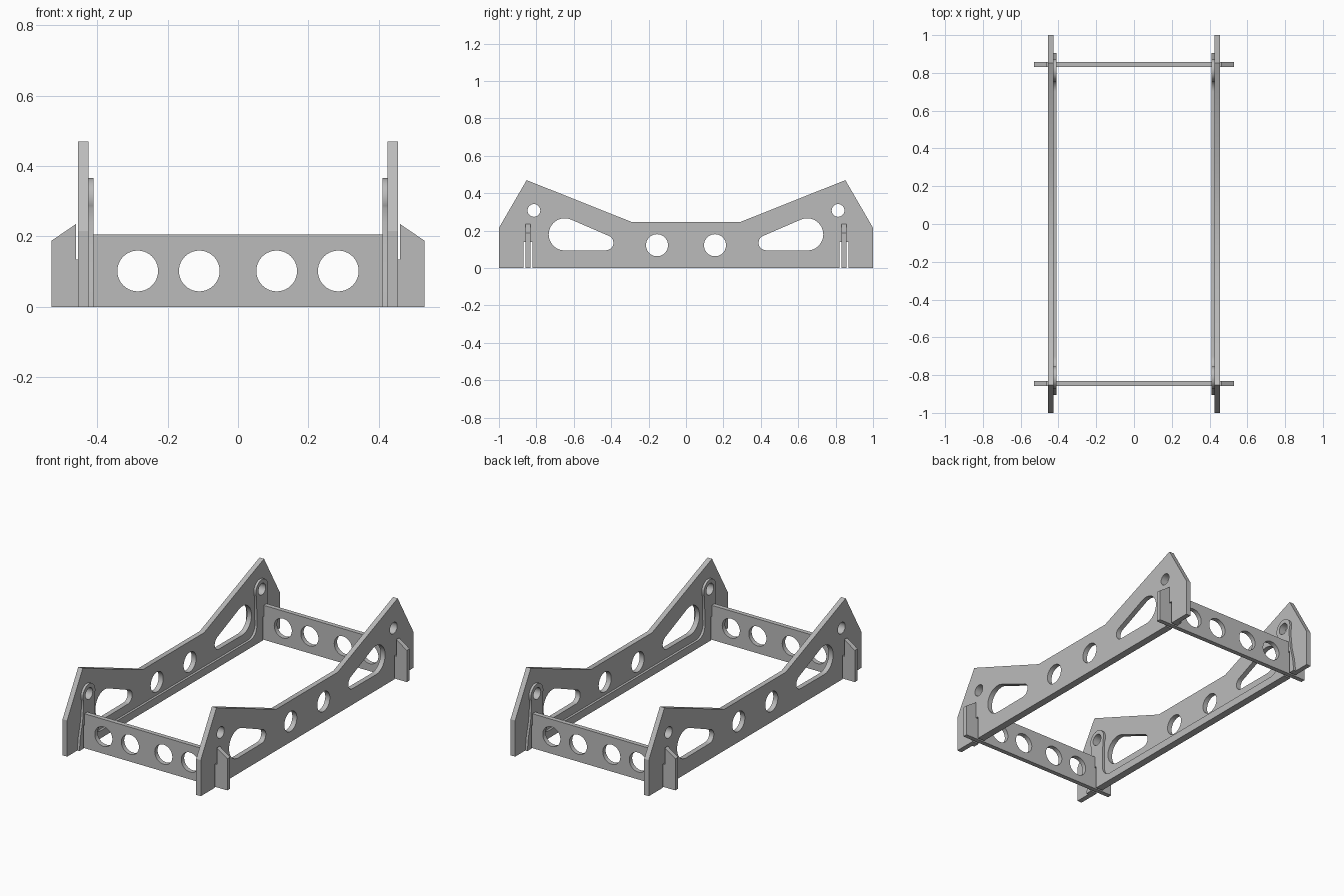
import bpy
from math import acos, atan2, cos, sin, pi, hypot
from mathutils import Matrix

cube = bpy.data.objects.get("Cube")
if cube:
    bpy.data.objects.remove(cube, do_unlink=True)

grey = bpy.data.materials.new("plain grey")
grey.use_nodes = True
grey.diffuse_color = (0.5, 0.5, 0.5, 1)
grey.node_tree.nodes["Principled BSDF"].inputs["Base Color"].default_value = (0.5, 0.5, 0.5, 1)


def arc(cx, cz, r, start=0.0, end=2 * pi, n=32):
    return [(cx + r * cos(start + (end - start) * i / n),
             cz + r * sin(start + (end - start) * i / n)) for i in range(n + 1)]


def circle(cx, cz, r):
    return arc(cx, cz, r, n=40)[:-1]


def mirrored(half):
    """Close a right-hand outline with its mirror image."""
    return half + [(-u, v) for u, v in reversed(half)]


def flip(points):
    return [(-u, v) for u, v in points]


def rounded_taper(big, small):
    """Outline wrapped around two circles of different radius."""
    (x1, z1, r1), (x2, z2, r2) = big, small
    d = atan2(z2 - z1, x2 - x1)
    t = acos((r1 - r2) / hypot(x2 - x1, z2 - z1))
    return arc(x1, z1, r1, d + t, d - t + 2 * pi) + arc(x2, z2, r2, d - t, d + t, 16)


def plate(name, loops, thickness, matrix):
    """Extrude a filled outline with holes; local z is the thickness."""
    curve = bpy.data.curves.new(name, "CURVE")
    curve.dimensions = "2D"
    curve.fill_mode = "BOTH"
    curve.extrude = thickness / 2
    for loop in loops:
        spline = curve.splines.new("POLY")
        spline.points.add(len(loop) - 1)
        for p, (u, v) in zip(spline.points, loop):
            p.co = (u, v, 0, 1)
        spline.use_cyclic_u = True
    obj = bpy.data.objects.new(name, curve)
    bpy.context.collection.objects.link(obj)
    obj.matrix_world = matrix
    curve.materials.append(grey)
    bpy.ops.object.select_all(action="DESELECT")
    obj.select_set(True)
    bpy.context.view_layer.objects.active = obj
    bpy.ops.object.convert(target="MESH")
    bpy.ops.object.shade_smooth_by_angle()


def side_matrix(x):
    return Matrix(((0, 0, 1, x), (1, 0, 0, 0), (0, 1, 0, 0), (0, 0, 0, 1)))


def cross_matrix(y):
    return Matrix(((1, 0, 0, 0), (0, 0, -1, y), (0, 1, 0, 0), (0, 0, 0, 1)))


# Shared notch that lets the side plates straddle the crossbars
notch = [(0.82, 0), (0.82, 0.14), (0.868, 0.14), (0.868, 0)]

# Side plate: raised ends, low waist, round and tapered openings
pivot = (0.813, 0.308)
side = mirrored(notch + [(1, 0), (1, 0.215), (0.852, 0.47), (0.29, 0.246)])
window = rounded_taper((0.648, 0.18, 0.086), (0.428, 0.135, 0.04))
bolt = circle(*pivot, 0.034)
light = circle(0.155, 0.122, 0.059)
side_loops = [side]
for hole in (window, bolt, light):
    side_loops += [hole, flip(hole)]

# Inner rib: bottom strip sweeping up into a boss around each bolt hole
boss = arc(*pivot, 0.058, -0.5, pi + 0.5, 28)
foot = [(0.905, 0), (0.895, 0.08), (0.875, 0.16), (0.866, 0.24)]
fillet = arc(0.70, 0.11, 0.065, 0, -pi / 2, 10)
rib = mirrored(notch + foot + boss + fillet)
rib_loops = [rib, bolt, flip(bolt)]

# Crossbar: low middle, slots for the sides, sloped outer ears
bar = mirrored([(0.53, 0), (0.53, 0.188), (0.461, 0.235), (0.461, 0.135),
                (0.412, 0.135), (0.412, 0.205)])
bar_loops = [bar] + [circle(x, 0.102, 0.058) for x in (-0.285, -0.11, 0.11, 0.285)]

for label, s in (("left", 1), ("right", -1)):
    plate(label + "_side_plate", side_loops, 0.03, side_matrix(s * 0.44))
    plate(label + "_inner_rib", rib_loops, 0.014, side_matrix(s * 0.418))
for label, s in (("front", -1), ("back", 1)):
    plate(label + "_crossbar", bar_loops, 0.027, cross_matrix(s * 0.844))
